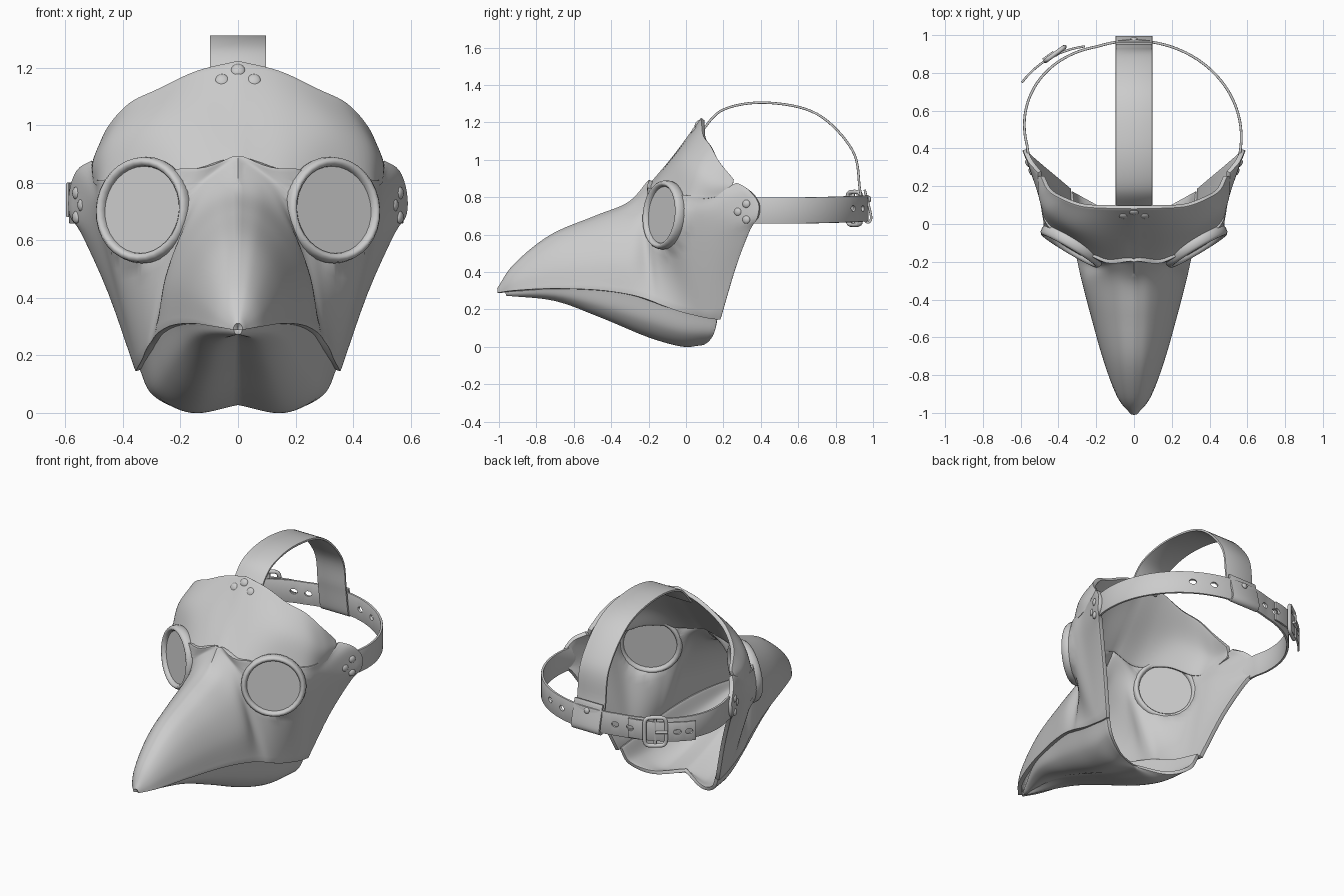
import bpy, bmesh, math
from mathutils import Vector, Matrix
from math import sin, cos, pi, radians

if "Cube" in bpy.data.objects:
    bpy.data.objects.remove(bpy.data.objects["Cube"])


def spline(pts, n):
    """Catmull-Rom through pts, n steps per span."""
    p = [Vector(q) for q in pts]
    p = [2 * p[0] - p[1]] + p + [2 * p[-1] - p[-2]]
    out = []
    for i in range(1, len(p) - 2):
        a, b, c, d = p[i - 1:i + 3]
        for t in (k / n for k in range(n)):
            out.append(b + ((c - a) * t + (2 * a - 5 * b + 4 * c - d) * t ** 2
                            + (3 * b - a - 3 * c + d) * t ** 3) / 2)
    return out + [p[-2]]


def grid_object(name, rows, wrap=False):
    R, n = len(rows), len(rows[0])
    faces = []
    for i in range(R if wrap else R - 1):
        for j in range(n if wrap else n - 1):
            a, b, k = i * n, (i + 1) % R * n, (j + 1) % n
            faces.append((a + j, b + j, b + k, a + k))
    me = bpy.data.meshes.new(name)
    me.from_pydata([v for r in rows for v in r], [], faces)
    ob = bpy.data.objects.new(name, me)
    bpy.context.collection.objects.link(ob)
    return ob


def finish(ob, angle=40):
    """Apply modifiers, fix normals and smooth."""
    bpy.ops.object.select_all(action='DESELECT')
    bpy.context.view_layer.objects.active = ob
    ob.select_set(True)
    for m in list(ob.modifiers):
        bpy.ops.object.modifier_apply(modifier=m.name)
    bm = bmesh.new()
    bm.from_mesh(ob.data)
    bmesh.ops.recalc_face_normals(bm, faces=bm.faces)
    bm.to_mesh(ob.data)
    bm.free()
    bpy.ops.object.shade_smooth_by_angle(angle=radians(angle))


def thicken(ob, t):
    s = ob.modifiers.new("thick", 'SOLIDIFY')
    s.thickness, s.offset = t, 0
    b = ob.modifiers.new("soft", 'BEVEL')
    b.width, b.segments, b.limit_method, b.angle_limit = t / 4, 2, 'ANGLE', radians(50)


def shell(name, sections, t, holes=False):
    """Lofted half shell, mirrored and thickened."""
    cols = [spline(s, 24 // (len(s) - 1)) for s in sections]
    ob = grid_object(name, list(zip(*[spline(c, 6) for c in zip(*cols)])))
    bm = bmesh.new()
    bm.from_mesh(ob.data)
    for v in bm.verts:
        v.co.x = max(v.co.x, 0)
    bmesh.ops.remove_doubles(bm, verts=bm.verts, dist=0.0003)
    if holes:
        def split(p):
            h = (p - EYE).dot(NRM)
            return p - EYE - NRM * h, h
        hit = []
        for f in bm.faces:
            flat, h = split(f.calc_center_median())
            if flat.length < .17 and abs(h) < .12:
                hit.append(f)
        rim = {v for f in hit for v in f.verts}
        bmesh.ops.delete(bm, geom=hit, context='FACES')
        for v in rim:       # pull the rim of the hole into a clean circle under the ring
            if v.is_valid:
                flat, h = split(v.co)
                v.co = EYE + flat.normalized() * .172 + NRM * max(-.018, min(.018, h))
    bm.to_mesh(ob.data)
    bm.free()
    ob.modifiers.new("mirror", 'MIRROR').merge_threshold = 0.001
    thicken(ob, t)
    finish(ob)


def ribbon(name, path, width, t):
    """Strap following a path; width is a vector across it."""
    w = Vector(width) / 2
    ob = grid_object(name, [(p - w, p + w) for p in path])
    thicken(ob, t)
    return ob


def frame(pos, normal):
    return Matrix.Translation(pos) @ Vector(normal).to_track_quat('Z', 'Y').to_matrix().to_4x4()


def rivet(name, pos, normal, r=0.022):
    bpy.ops.mesh.primitive_uv_sphere_add(segments=16, ring_count=8, radius=r)
    ob = bpy.context.object
    ob.name = name
    ob.matrix_world = frame(pos, normal) @ Matrix.Diagonal((1, 1, 0.55, 1))
    finish(ob, 80)


def beak(y, top, w, bottom):
    """Rounded beak section, getting sharper towards the face."""
    return [(w * sin(a) ** (1.3 + .3 * y), y, bottom + (top - bottom) * cos(a))
            for a in (i * pi / 8 for i in range(5))]


def jaw(y, w, top, low):
    """Jaw section with a raised middle; the rear one curves forward."""
    mid = low + .35 * (top - low)
    return [(w * k, y - max(y, 0) * (1 - k), z) for k, z in
            ((1, top), (.86, mid), (.5, low), (0, low + .1 * (top - low) + .01))]


def hoop(deg, grow=0, z=.74):
    """Point on the oval the head strap follows, bulging where it is buckled."""
    a = radians(deg)
    if 110 < deg < 185:
        grow += .035 * sin((deg - 110) / 75 * pi)
    return Vector(((.568 + grow) * cos(a), .46 + (.51 + grow) * sin(a), z))


EYE, NRM = Vector((.327, -.115, .705)), Vector((.51, -.86, .08)).normalized()

# beak and cheeks, tip to strap tab
shell("beak_face", [
    beak(-1, .305, .007, .288), beak(-.91, .435, .078, .3), beak(-.72, .588, .15, .31),
    beak(-.48, .69, .218, .303), beak(-.3, .765, .265, .278),
    [(0, -.19, .885), (.16, -.22, .7), (.29, -.19, .245)],
    [(.14, -.195, .85), (.235, -.17, .67), (.307, -.125, .22)],
    [(.3, -.11, .85), (.33, -.115, .65), (.32, -.035, .19)],
    [(.45, 0, .81), (.44, -.02, .64), (.333, .06, .168)],
    [(.488, .15, .82), (.48, .145, .65), (.34, .12, .155)],
    [(.5, .275, .87), (.55, .335, .84), (.575, .39, .77), (.575, .385, .69), (.535, .345, .63),
     (.44, .265, .42), (.345, .185, .148)],
], .024, True)

# lower jaw, tip to rear
shell("lower_jaw", [
    jaw(-.96, .006, .295, .283), jaw(-.7, .14, .315, .255), jaw(-.45, .21, .312, .165),
    jaw(-.2, .275, .265, .062), jaw(-.02, .312, .2, .012), jaw(.17, .335, .16, .018)], .02)

# forehead, middle to temple
shell("forehead", [
    [(0, -.18, .87), (0, -.055, 1.02), (0, .09, 1.217)],
    [(.16, -.18, .83), (.17, -.05, 1.01), (.14, .092, 1.182)],
    [(.32, -.08, .84), (.315, -.01, .99), (.27, .1, 1.12)],
    [(.45, .01, .79), (.435, .06, .94), (.37, .135, 1.07)],
    [(.487, .13, .795), (.487, .14, .88), (.445, .18, .985)],
    [(.498, .245, .825), (.497, .25, .86), (.484, .255, .89)]], .024)

# eye rings, lenses and tab rivets on both sides
for side, s in (("right", 1), ("left", -1)):
    flip = Vector((s, 1, 1))
    M = frame(EYE * flip, NRM * flip)
    rows = []
    for i in range(32):
        a = i * pi / 16
        rows.append([])
        for j in range(10):
            b = j * pi / 5
            r = .168 + .018 * cos(b)
            rows[-1].append(M @ Vector((r * cos(a), r * sin(a), .034 * sin(b))))
    finish(grid_object(f"eye_ring_{side}", rows, True), 60)
    bpy.ops.mesh.primitive_cylinder_add(vertices=32, radius=.155, depth=.02)
    lens = bpy.context.object
    lens.name = f"lens_{side}"
    lens.matrix_world = M
    finish(lens)
    for i in (-1, 0, 1):
        k = abs(i)
        rivet(f"tab_rivet_{side}_{i}", (s * (.544 + .018 * k), .277 + .045 * k, .722 + .042 * i),
              (s * .9, -.4, 0))

# forehead rivets
for i in (-1, 0, 1):
    k = abs(i)
    rivet(f"forehead_rivet_{i}", (.055 * i, .063 - .018 * k, 1.19 - .035 * k), (0, -.85, .5), .025)

# hole cutter for the straps
bm = bmesh.new()
for deg in (57, 70, 108, 117, 142, 148):
    p = hoop(deg, .03)
    M = frame(p, p - Vector((0, .46, .74))) @ Matrix.Diagonal((1.2, .9, 1, 1))
    bmesh.ops.create_cone(bm, cap_ends=True, segments=16, radius1=.018, radius2=.018, depth=.16, matrix=M)
me = bpy.data.meshes.new("hole_cutter")
bm.to_mesh(me)
bm.free()
cutter = bpy.data.objects.new("hole_cutter", me)
bpy.context.collection.objects.link(cutter)
cutter.hide_render = True

# head strap and the loose end flaring away from it
strap = ribbon("head_strap", [hoop(d, 0, .74 - .012 * cos(radians(d)) ** 2) for d in range(-17, 198, 2)],
               (0, 0, .14), .014)
tail = ribbon("strap_end", [hoop(d, .016 + .0015 * (d - 116)) for d in range(116, 153, 2)], (0, 0, .12), .012)
for ob in (strap, tail):
    b = ob.modifiers.new("holes", 'BOOLEAN')
    b.object, b.solver = cutter, 'EXACT'
    finish(ob)
bpy.data.objects.remove(cutter)

# crown strap, its end looped around the head strap
yz = [(.08, 1.15), (.2, 1.268), (.43, 1.305), (.7, 1.245), (.89, 1.05), (.93, .84),
      (.955, .68), (.99, .69), (.955, .84)]
finish(ribbon("crown_strap", spline([(0, y, z) for y, z in yz], 8), (.195, 0, 0), .013))
rivet("crown_strap_rivet", (0, .98, .79), (0, 1, .2), .018)

# buckle frame, bar and prong
B = Matrix.Translation(hoop(131, .025)) @ Matrix.Rotation(radians(36), 4, 'Z')


def rod(name, pts, r, cyclic=False):
    cu = bpy.data.curves.new(name, 'CURVE')
    cu.dimensions, cu.bevel_depth, cu.bevel_resolution, cu.use_fill_caps = '3D', r, 2, True
    sp = cu.splines.new('POLY')
    sp.points.add(len(pts) - 1)
    for q, p in zip(sp.points, pts):
        q.co = (*(B @ Vector(p)), 1)
    sp.use_cyclic_u = cyclic
    ob = bpy.data.objects.new(name, cu)
    bpy.context.collection.objects.link(ob)
    bpy.ops.object.select_all(action='DESELECT')
    bpy.context.view_layer.objects.active = ob
    ob.select_set(True)
    bpy.ops.object.convert(target='MESH')
    finish(bpy.context.object, 50)


def squircle(v):
    return math.copysign(abs(v) ** .4, v)


rod("buckle_frame", [(.062 * squircle(cos(a)), .02, .088 * squircle(sin(a)))
                     for a in (i * pi / 12 for i in range(24))], .012, True)
rod("buckle_bar", [(0, .012, -.08), (0, .012, .08)], .009)
rod("buckle_prong", [(0, .03, 0), (-.07, .03, 0)], .009)
